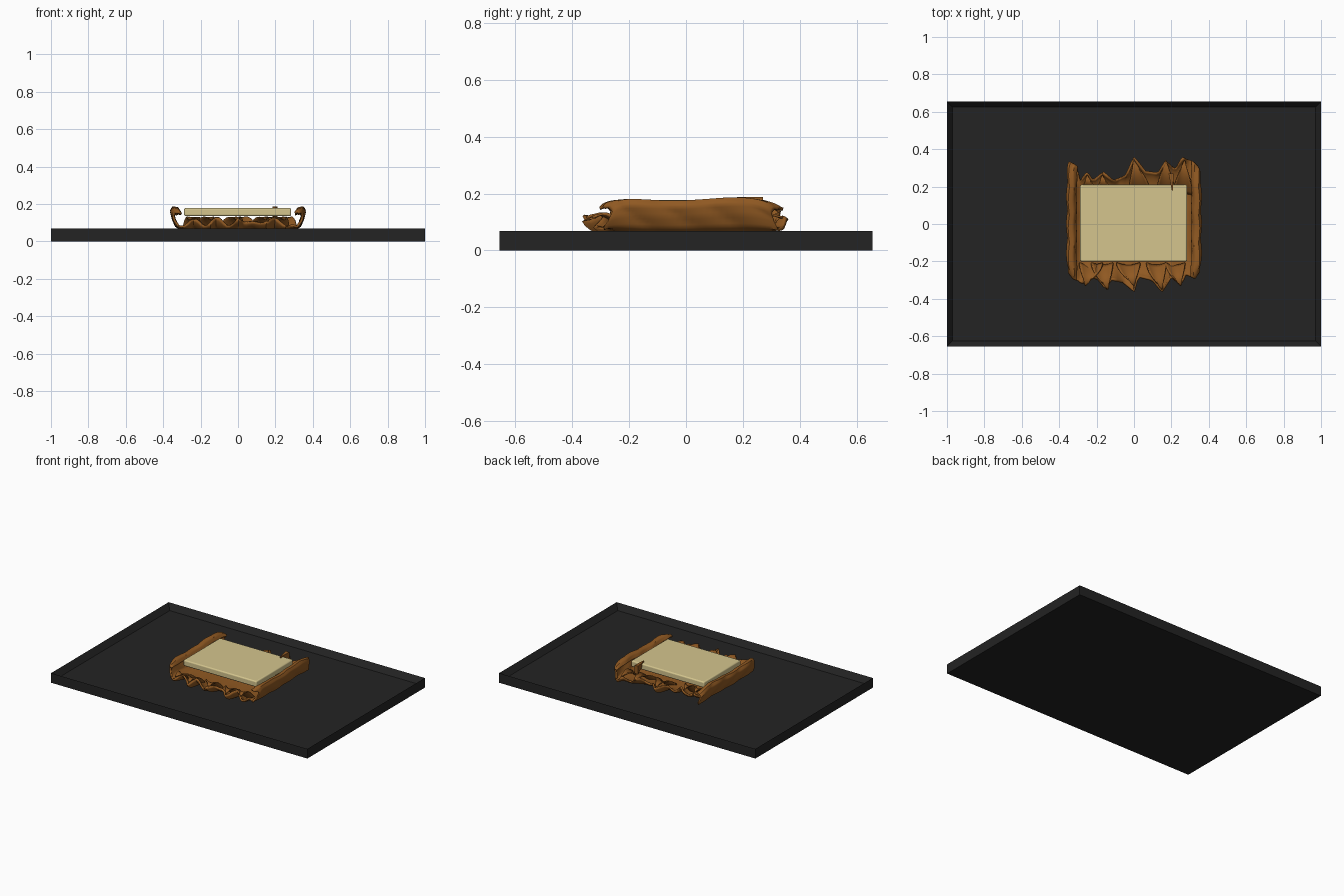
import bpy, bmesh, math

cube = bpy.data.objects.get("Cube")
if cube:
    bpy.data.objects.remove(cube, do_unlink=True)


def material(name, rgb):
    m = bpy.data.materials.new(name)
    m.use_nodes = True
    m.diffuse_color = (*rgb, 1)
    m.node_tree.nodes["Principled BSDF"].inputs["Base Color"].default_value = (*rgb, 1)
    return m


charcoal = material("charcoal tray", (0.017, 0.017, 0.017))
caramel = material("caramel brown", (0.28, 0.10, 0.016))
cream = material("cream", (0.66, 0.56, 0.27))


def add_object(name, bm, mat):
    bmesh.ops.recalc_face_normals(bm, faces=bm.faces)
    mesh = bpy.data.meshes.new(name)
    bm.to_mesh(mesh)
    bm.free()
    mesh.materials.append(mat)
    ob = bpy.data.objects.new(name, mesh)
    bpy.context.collection.objects.link(ob)
    return ob


def box(bm, lo, hi):
    verts = bmesh.ops.create_cube(bm, size=1)["verts"]
    for v in verts:
        v.co = [lo[i] if v.co[i] < 0 else hi[i] for i in range(3)]


def smooth(ob, angle):
    bpy.ops.object.select_all(action="DESELECT")
    ob.select_set(True)
    bpy.context.view_layer.objects.active = ob
    bpy.ops.object.shade_smooth_by_angle(angle=math.radians(angle))


def interp(points, x):
    if x <= points[0][0]:
        return points[0][1]
    for (x0, y0), (x1, y1) in zip(points, points[1:]):
        if x <= x1:
            return y0 + (y1 - y0) * (x - x0) / (x1 - x0)
    return points[-1][1]


# Tray with a raised rim
bm = bmesh.new()
box(bm, (-1, -0.655, 0), (1, 0.655, 0.068))
top = [f for f in bm.faces if f.calc_center_median().z > 0.06]
bmesh.ops.inset_region(bm, faces=top, thickness=0.04)
for v in top[0].verts:
    v.co.z = 0.027
add_object("tray", bm, charcoal)

# Cream slab
bm = bmesh.new()
box(bm, (-0.288, -0.2, 0.136), (0.284, 0.21, 0.178))
slab = add_object("cream_slab", bm, cream)
bev = slab.modifiers.new("soft edges", "BEVEL")
bev.width, bev.segments = 0.008, 3
smooth(slab, 40)

# Rumpled sheet: half cross-section from the middle to the curled side lip
half = [(0, 0.048), (0.06, 0.048), (0.12, 0.048), (0.18, 0.048), (0.24, 0.05), (0.29, 0.06),
        (0.325, 0.085), (0.342, 0.125), (0.35, 0.16), (0.342, 0.176), (0.322, 0.172), (0.308, 0.15)]
profile = [(-x, z) for x, z in reversed(half[1:])] + half
# Tattered outlines of the front and back edges, as reach along x
front = [(-0.36, 0.25), (-0.33, 0.29), (-0.28, 0.32), (-0.24, 0.28), (-0.19, 0.295), (-0.145, 0.355),
         (-0.13, 0.295), (-0.06, 0.31), (0, 0.36), (0.02, 0.28), (0.1, 0.3), (0.15, 0.36),
         (0.2, 0.28), (0.25, 0.325), (0.28, 0.27), (0.33, 0.29), (0.36, 0.24)]
back = [(-0.35, 0.33), (-0.31, 0.31), (-0.29, 0.23), (-0.25, 0.275), (-0.22, 0.23), (-0.165, 0.275),
        (-0.11, 0.23), (-0.04, 0.26), (0, 0.355), (0.06, 0.28), (0.13, 0.27), (0.17, 0.335),
        (0.22, 0.29), (0.26, 0.355), (0.31, 0.34), (0.35, 0.3)]
LIP = 0.27


def sheet_point(x, z, v):
    edge = front if v < 0 else back
    reach = interp(edge, x)
    t = abs(v)
    y = math.copysign(reach * (1 - (1 - t) ** 1.3), v)
    side = max(0, min(1, (abs(x) - 0.25) / 0.08))
    # ends sweep up into an uneven lip, folds deepen towards the rim
    fold = (reach - LIP) / 0.09
    wave = math.sin(x * 43 + (0 if v < 0 else 1.6))
    z += (1 - side) * t ** 4 * (0.052 + 0.014 * wave + 0.012 * fold)
    z += (1 - side) * t ** 2 * 0.012 * math.sin(x * 60 + y * 14)
    # side walls droop a little at both ends and ripple along the top
    z -= side * t ** 5 * 0.03 * (z / 0.17)
    z += side * (z / 0.17) * 0.006 * math.sin(y * 13 - 1)
    x += math.copysign(0.007 * side * math.sin(y * 20 + z * 30), x)
    x -= math.copysign(0.012 * side * t ** 6, x)
    return x, y, max(z, 0.04)


def refine(points, n):
    return [tuple(a + (b - a) * k / n for a, b in zip(p, q))
            for p, q in zip(points, points[1:]) for k in range(n)] + [points[-1]]


bm = bmesh.new()
rows = 36
columns = [[bm.verts.new(sheet_point(x, z, 2 * j / rows - 1)) for j in range(rows + 1)]
           for x, z in refine(profile, 4)]
for a, b in zip(columns, columns[1:]):
    for j in range(rows):
        bm.faces.new((a[j], b[j], b[j + 1], a[j + 1]))
sheet = add_object("rumpled_sheet", bm, caramel)
solid = sheet.modifiers.new("thickness", "SOLIDIFY")
solid.thickness, solid.offset = 0.012, 0
smooth(sheet, 50)


# Overlapping torn curls leaning out over the front and back lips
def curl(name, x, y, sign, width, length, lean):
    bm = bmesh.new()
    rings = []
    for i in range(9):
        t = i / 8
        w = width * (1 - t ** 1.6) + 0.003
        rise = 0.055 + 0.07 * math.sin(t * 2.1)
        rings.append([bm.verts.new((x + lean * t * t + w * k / 4,
                                    sign * (y + length * t - 0.012 * (k / 4) ** 2),
                                    rise + 0.018 * (1 - t) * (k / 4) ** 2))
                      for k in range(-4, 5)])
    for a, b in zip(rings, rings[1:]):
        for k in range(8):
            bm.faces.new((a[k], a[k + 1], b[k + 1], b[k]))
    ob = add_object(name, bm, caramel)
    mod = ob.modifiers.new("thickness", "SOLIDIFY")
    mod.thickness, mod.offset = 0.008, 0
    smooth(ob, 50)


for i, (x, w, lean) in enumerate([(-0.23, 0.06, -0.03), (-0.17, 0.055, 0.03), (-0.03, 0.06, 0.03),
                                  (0.12, 0.05, 0.03), (0.22, 0.05, 0.03)]):
    curl(f"front_curl_{i + 1}", x, 0.22, -1, w, 0.11 + 0.02 * (i % 2), lean)
for i, (x, w, lean) in enumerate([(-0.24, 0.04, -0.01), (-0.16, 0.04, -0.01), (0.03, 0.06, -0.03),
                                  (0.17, 0.05, 0), (0.26, 0.05, 0.01)]):
    curl(f"back_curl_{i + 1}", x, 0.16, 1, w, 0.1 if x < -0.1 else 0.18, lean)

# Small flap folded over the back edge of the slab
bm = bmesh.new()
box(bm, (0.185, 0.18, 0.13), (0.212, 0.27, 0.187))
for v in bm.verts:
    if v.co.y < 0.2:
        v.co.x = 0.205 + (v.co.x - 0.2) * 0.2
        v.co.z = max(v.co.z, 0.17)
flap = add_object("folded_flap", bm, caramel)
smooth(flap, 30)
